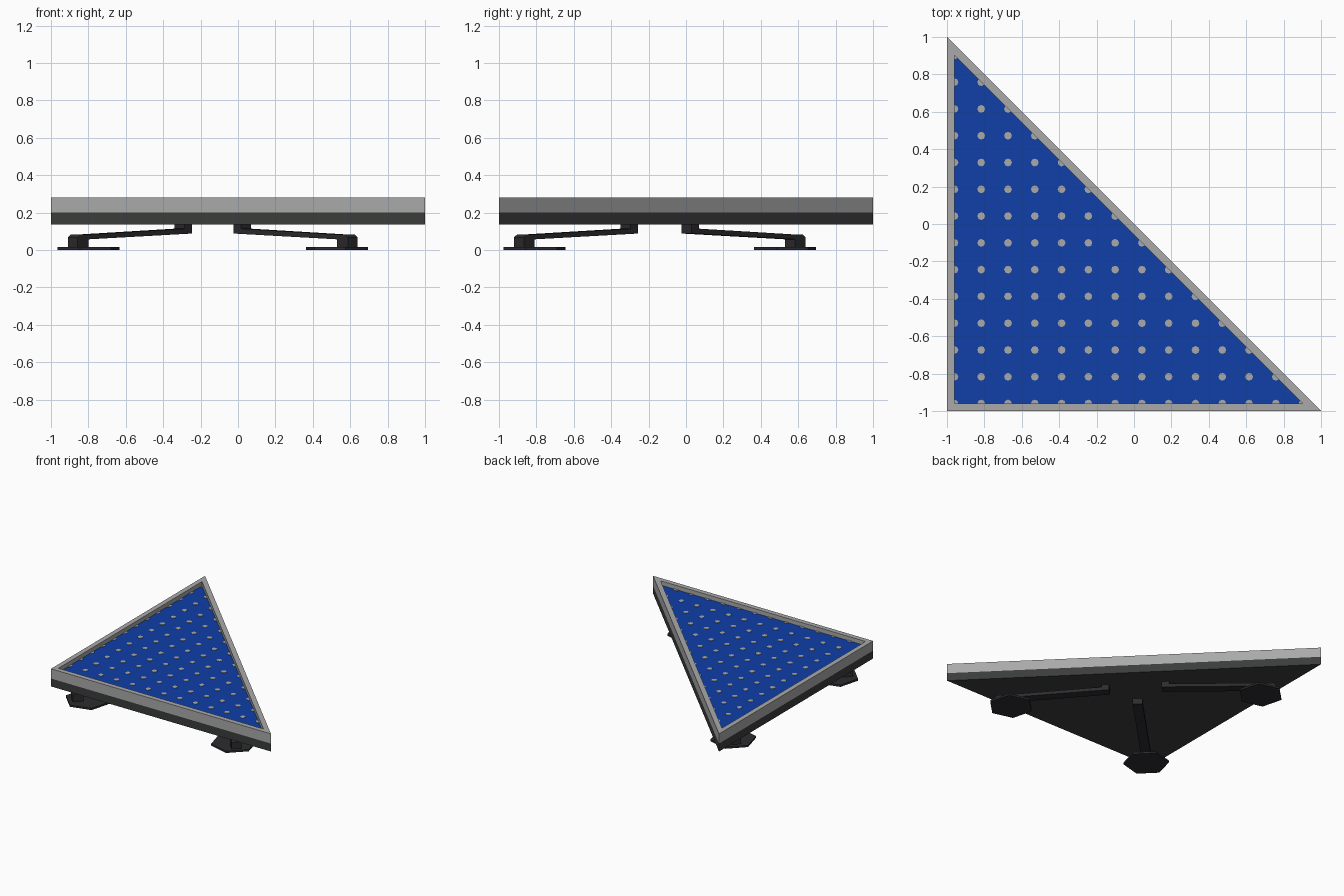
import bpy, bmesh, math
from mathutils import Matrix, Vector

if "Cube" in bpy.data.objects:
    bpy.data.objects.remove(bpy.data.objects["Cube"])

RIM = 0.04                     # rim width
Z_BASE, Z_SPLIT, Z_PANEL, Z_TOP = 0.135, 0.20, 0.245, 0.28


def material(name, rgb):
    m = bpy.data.materials.new(name)
    m.diffuse_color = (*rgb, 1)
    m.use_nodes = True
    m.node_tree.nodes["Principled BSDF"].inputs["Base Color"].default_value = m.diffuse_color
    return m


GREY = material("light grey", (0.40, 0.40, 0.40))
DARK = material("dark grey", (0.043, 0.047, 0.044))
BLACK = material("near black", (0.026, 0.024, 0.028))
BLUE = material("panel blue", (0.005, 0.05, 0.39))


def finish(bm, name, mat):
    bmesh.ops.recalc_face_normals(bm, faces=bm.faces[:])
    me = bpy.data.meshes.new(name)
    bm.to_mesh(me)
    bm.free()
    me.materials.append(mat)
    ob = bpy.data.objects.new(name, me)
    bpy.context.collection.objects.link(ob)
    return ob


def triangle(inset):
    """Right triangle outline, moved inwards by an even distance."""
    a = -1 + inset
    b = -inset * math.sqrt(2) - a
    return [(a, a), (b, a), (a, b)]


def prism(bm, points, offset):
    """Closed solid from a planar outline pushed along an offset."""
    lo = [bm.verts.new(p) for p in points]
    hi = [bm.verts.new(Vector(p) + Vector(offset)) for p in points]
    bm.faces.new(lo[::-1])
    bm.faces.new(hi)
    n = len(lo)
    for i in range(n):
        j = (i + 1) % n
        bm.faces.new((lo[i], lo[j], hi[j], hi[i]))


# Lower shell
bm = bmesh.new()
prism(bm, [(x, y, Z_BASE) for x, y in triangle(0)], (0, 0, Z_SPLIT - Z_BASE))
finish(bm, "lower_shell", DARK)

# Upper rim: a triangular ring
bm = bmesh.new()
rings = [[bm.verts.new((x, y, z)) for x, y in triangle(ins)]
         for ins, z in ((0, Z_SPLIT), (0, Z_TOP), (RIM, Z_TOP), (RIM, Z_SPLIT))]
for k in range(4):
    r, s = rings[k], rings[(k + 1) % 4]
    for i in range(3):
        j = (i + 1) % 3
        bm.faces.new((r[i], r[j], s[j], s[i]))
finish(bm, "upper_rim", GREY)

# Recessed panel
bm = bmesh.new()
prism(bm, [(x, y, Z_SPLIT) for x, y in triangle(RIM)], (0, 0, Z_PANEL - Z_SPLIT))
finish(bm, "recessed_panel", BLUE)

# Grid of small studs on the panel, trimmed to the panel outline
bm = bmesh.new()
STEP = 0.1432
for i in range(14):
    for j in range(14 - i):
        cx, cy = -0.96 + STEP * i, -0.96 + STEP * j
        prism(bm, [(cx + 0.021 * math.cos(a), cy + 0.021 * math.sin(a), Z_PANEL)
                   for a in (math.tau * k / 8 for k in range(8))], (0, 0, 0.003))
edge = triangle(RIM)
for co, no in ((edge[0], (-1, 0, 0)), (edge[0], (0, -1, 0)), (edge[1], (1, 1, 0))):
    bmesh.ops.bisect_plane(bm, geom=bm.verts[:] + bm.edges[:] + bm.faces[:],
                           plane_co=(*co, 0), plane_no=no, clear_outer=True)
finish(bm, "panel_dots", GREY)

# Feet and folding arms: centre and direction of the arm
ARM_W = 0.075
ARM_PROFILE = [(-0.118, 0.012), (-0.118, 0.068), (-0.095, 0.082), (-0.06, 0.082),
               (0.688, 0.114), (0.688, Z_BASE), (0.745, Z_BASE), (0.745, 0.088),
               (-0.038, 0.057), (-0.038, 0.012)]
LEGS = (("corner", -0.80, -0.81, 45), ("right", 0.53, -0.81, 135),
        ("back", -0.80, 0.53, -45))
for name, x, y, deg in LEGS:
    place = Matrix.Translation((x, y, 0)) @ Matrix.Rotation(math.radians(deg), 4, 'Z')
    # hexagonal foot plate, points across the arm
    bm = bmesh.new()
    prism(bm, [(0.172 * math.cos(a), 0.172 * math.sin(a), 0)
               for a in (math.pi / 2 + math.tau * k / 6 for k in range(6))], (0, 0, 0.015))
    finish(bm, name + "_foot_plate", BLACK).matrix_world = place
    # sloping arm with hinge blocks at both ends
    bm = bmesh.new()
    prism(bm, [(s, -ARM_W / 2, z) for s, z in ARM_PROFILE], (0, ARM_W, 0))
    finish(bm, name + "_foot_arm", BLACK).matrix_world = place
